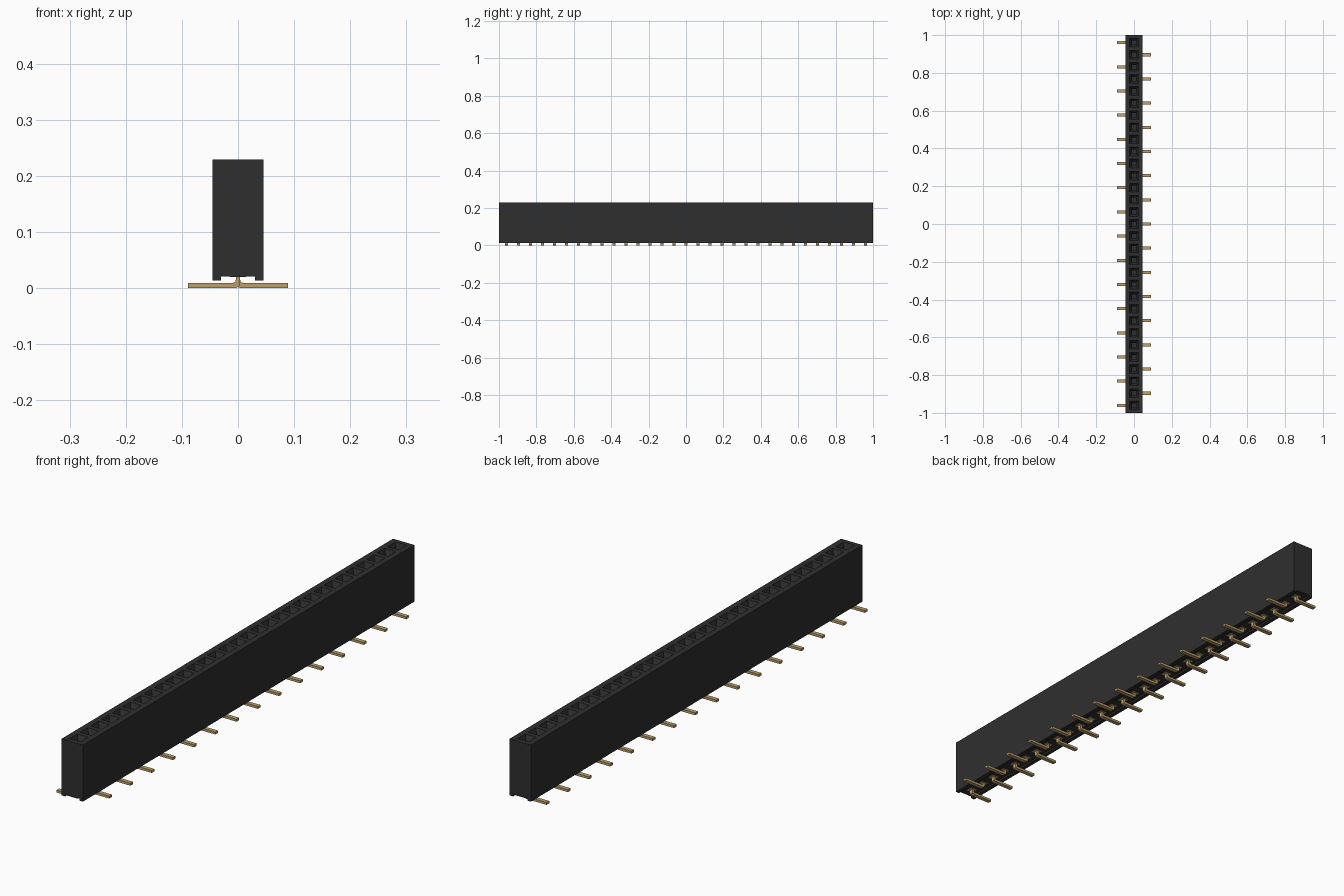
import bpy
import bmesh
from mathutils import Vector

cube = bpy.data.objects.get("Cube")
if cube:
    bpy.data.objects.remove(cube, do_unlink=True)

COUNT, PITCH = 31, 0.064
TOP, HALF_W, HALF_L = 0.229, 0.045, 1.0
PIN_Y = [(i - (COUNT - 1) / 2) * PITCH for i in range(COUNT)]


def material(name, rgb, rough):
    m = bpy.data.materials.new(name)
    m.use_nodes = True
    m.diffuse_color = (*rgb, 1)
    bsdf = m.node_tree.nodes["Principled BSDF"]
    bsdf.inputs["Base Color"].default_value = (*rgb, 1)
    bsdf.inputs["Roughness"].default_value = rough
    return m


black = material("black plastic", (0.028, 0.028, 0.028), 0.6)
gold = material("gold plating", (0.52, 0.35, 0.14), 0.5)


def finish(bm, name, mat):
    mesh = bpy.data.meshes.new(name)
    bm.to_mesh(mesh)
    bm.free()
    mesh.materials.append(mat)
    ob = bpy.data.objects.new(name, mesh)
    bpy.context.collection.objects.link(ob)
    return ob


def extrude_profile(bm, points, y0, y1):
    """Closed prism from an (x, z) outline, running along y."""
    face = bm.faces.new([bm.verts.new((x, y0, z)) for x, z in points])
    geom = bmesh.ops.extrude_face_region(bm, geom=[face])["geom"]
    verts = [g for g in geom if isinstance(g, bmesh.types.BMVert)]
    bmesh.ops.translate(bm, verts=verts, vec=(0, y1 - y0, 0))


def add_box(bm, centre, size):
    verts = bmesh.ops.create_cube(bm, size=1)["verts"]
    for v in verts:
        v.co = Vector(centre) + v.co * Vector(size)


# Housing: long block with a shallow channel underneath
bm = bmesh.new()
extrude_profile(bm, [(-HALF_W, 0.013), (-0.030, 0.013), (-0.030, 0.020),
                     (0.030, 0.020), (0.030, 0.013), (HALF_W, 0.013),
                     (HALF_W, TOP), (-HALF_W, TOP)], -HALF_L, HALF_L)
bmesh.ops.recalc_face_normals(bm, faces=bm.faces[:])

# Split into one cell per socket
for a, b in zip(PIN_Y, PIN_Y[1:]):
    bmesh.ops.bisect_plane(bm, geom=bm.verts[:] + bm.edges[:] + bm.faces[:],
                           plane_co=(0, (a + b) / 2, 0), plane_no=(0, 1, 0))

# Sockets: square opening, tapered lead-in, then a straight shaft
cells = [f for f in bm.faces if f.normal.z > 0.9 and f.calc_center_median().z > TOP - 0.001]
for cell in cells:
    cy = min(PIN_Y, key=lambda y: abs(y - cell.calc_center_median().y))
    for half, z in ((0.023, TOP), (0.011, TOP - 0.030), (0.011, 0.07)):
        mid = cell.calc_center_median().y
        bmesh.ops.inset_individual(bm, faces=[cell], thickness=0.002)
        for v in cell.verts:
            v.co = (half if v.co.x > 0 else -half,
                    cy + (half if v.co.y > mid else -half), z)
finish(bm, "housing", black)

# Solder pins: bent tails that alternate left and right
TAIL = [(0.089, 0.0), (0.089, 0.009), (0.009, 0.009), (0.005, 0.0105),
        (0.004, 0.014), (0.004, 0.025), (-0.004, 0.025), (-0.004, 0.008),
        (-0.002, 0.0025), (0.004, 0.0)]
for i, y in enumerate(PIN_Y):
    side = -1 if i % 2 == 0 else 1
    bm = bmesh.new()
    extrude_profile(bm, [(side * x, z) for x, z in TAIL], y - 0.008, y + 0.008)
    # Contact base, flush in the channel
    add_box(bm, (0, y, 0.022), (0.028, 0.028, 0.005))
    # Spring blades inside the socket
    for s in (-1, 1):
        add_box(bm, (0, y + s * 0.006, 0.115), (0.012, 0.003, 0.09))
    bmesh.ops.recalc_face_normals(bm, faces=bm.faces[:])
    finish(bm, f"contact_pin_{i + 1}", gold)
